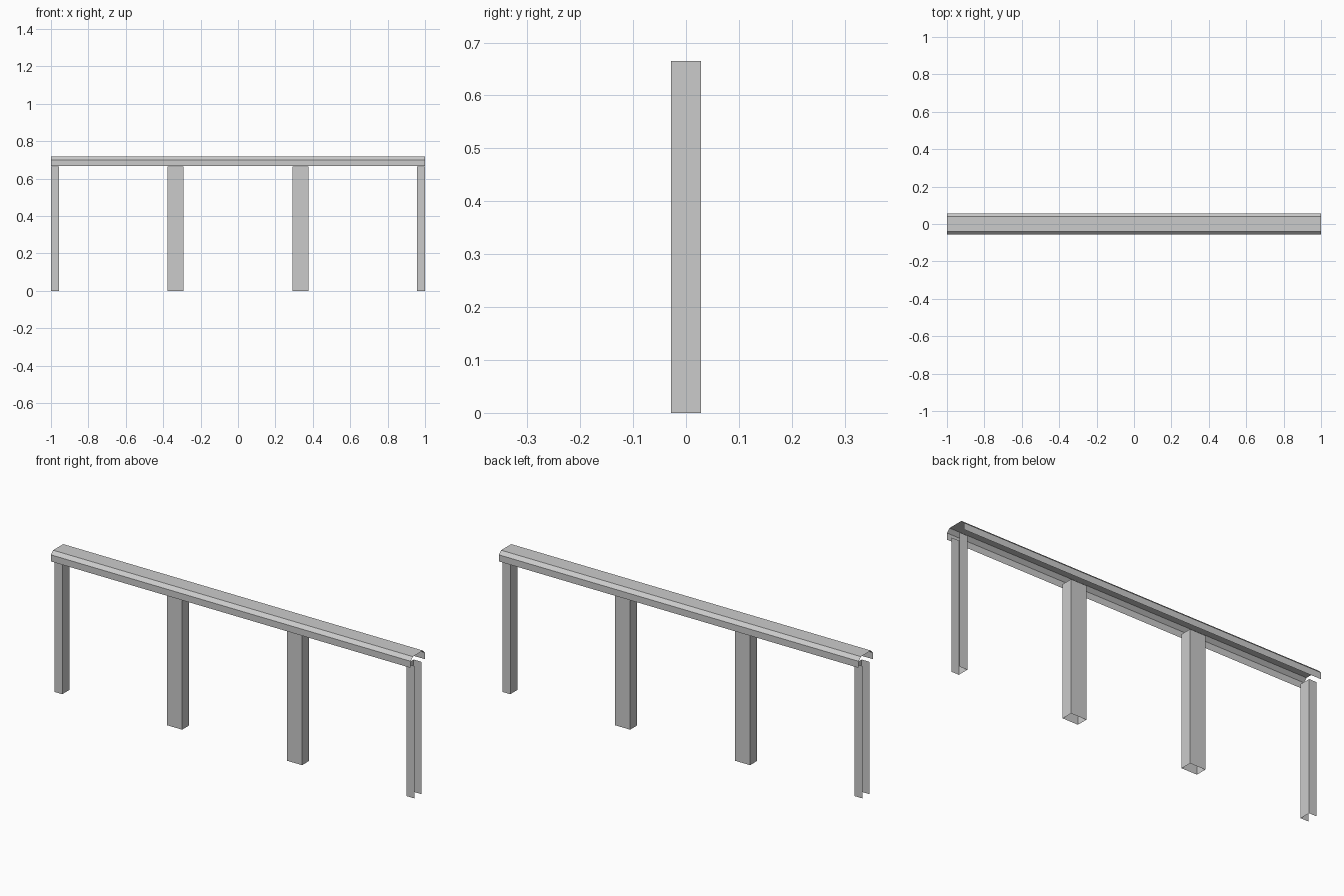
import bpy
from mathutils import Vector

cube = bpy.data.objects.get("Cube")
if cube:
    bpy.data.objects.remove(cube, do_unlink=True)

GREY = (0.6, 0.6, 0.6, 1.0)
metal = bpy.data.materials.new("light grey metal")
metal.use_nodes = True
metal.diffuse_color = GREY
metal.node_tree.nodes["Principled BSDF"].inputs["Base Color"].default_value = GREY


def sheet(name, profile, sweep, closed=False):
    """Sweep a folded outline into a thin open-ended sheet."""
    n = len(profile)
    start = [Vector(p) for p in profile]
    verts = start + [p + Vector(sweep) for p in start]
    faces = [(i, (i + 1) % n, (i + 1) % n + n, i + n)
             for i in range(n if closed else n - 1)]
    mesh = bpy.data.meshes.new(name)
    mesh.from_pydata(verts, [], faces)
    mesh.materials.append(metal)
    obj = bpy.data.objects.new(name, mesh)
    bpy.context.collection.objects.link(obj)
    return obj


# Chamfered cap rail, open underneath and at both ends
half = [(0.057, 0.667), (0.057, 0.70), (0.04, 0.717)]
outline = [(-y, z) for y, z in half] + half[::-1]
sheet("cap_rail", [(-1, y, z) for y, z in outline], (2, 0, 0))

POST_W, POST_D, POST_H = 0.0425, 0.028, 0.665
up = (0, 0, POST_H)

for side, s in (("right", -1), ("left", 1)):
    # Hollow middle post
    x = s / 3
    corners = [(-1, -1), (1, -1), (1, 1), (-1, 1)]
    sheet(side + "_middle_post",
          [(x + a * POST_W, b * POST_D, 0) for a, b in corners], up, closed=True)

    # Channel-shaped end post, open on its outer side
    web = 1 - POST_W
    channel = [(s, s * POST_D, 0), (s * web, s * POST_D, 0),
               (s * web, -s * POST_D, 0), (s, -s * POST_D, 0)]
    sheet(side + "_end_post", channel, up)
